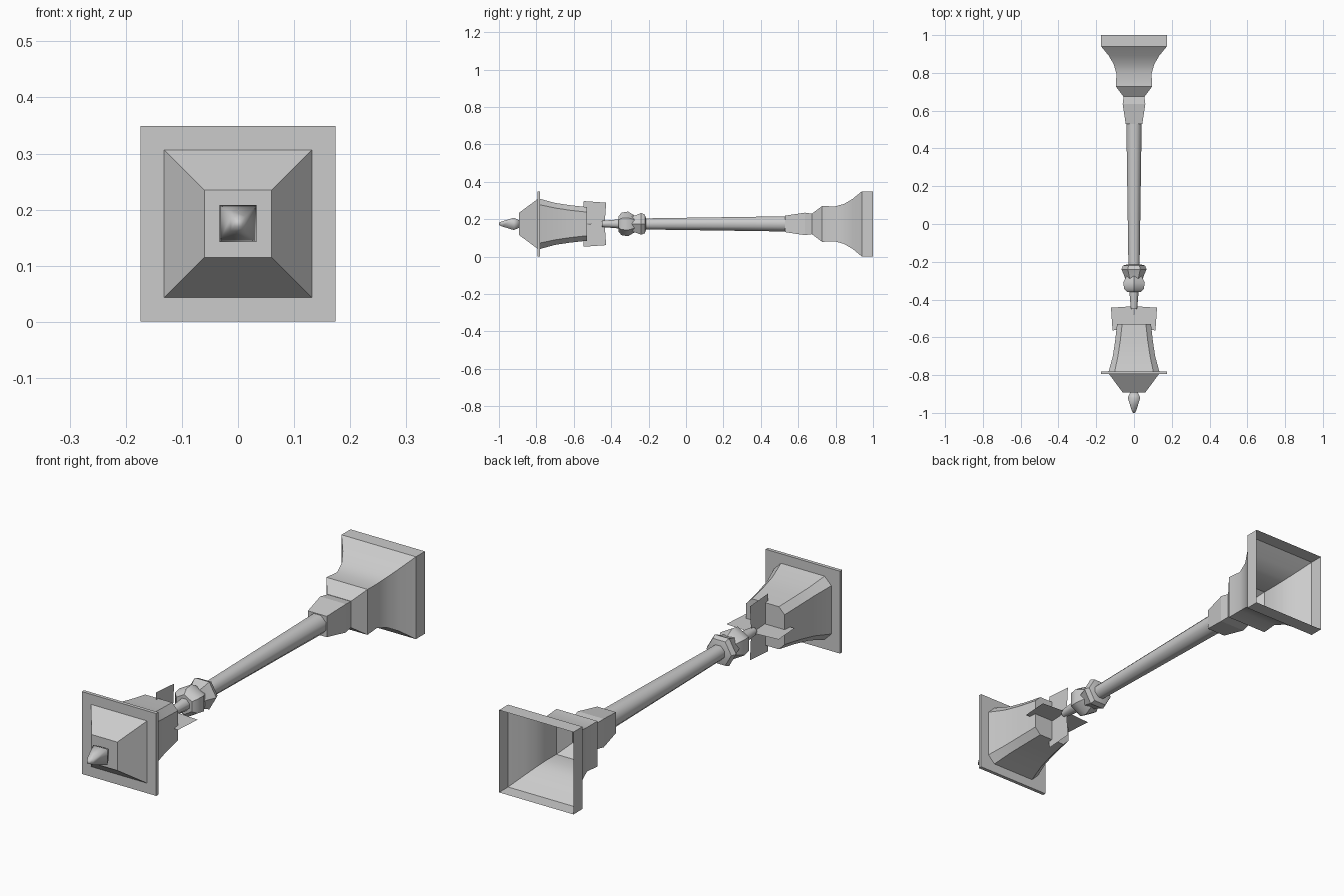
import bpy, bmesh, math
from mathutils import Vector, Matrix

if "Cube" in bpy.data.objects:
    bpy.data.objects.remove(bpy.data.objects["Cube"])

AXIS_Z = 0.175


def square(h):
    return [(-h, -h), (h, -h), (h, h), (-h, h)]


def chamfered(h, c):
    return [(-c, -h), (c, -h), (h, -c), (h, c), (c, h), (-c, h), (-h, c), (-h, -c)]


def ngon(r, n, turn=0.0):
    return [(r * math.cos(math.tau * i / n + turn), r * math.sin(math.tau * i / n + turn)) for i in range(n)]


def finish(name, bm, smooth=None):
    me = bpy.data.meshes.new(name)
    bm.to_mesh(me)
    bm.free()
    ob = bpy.data.objects.new(name, me)
    bpy.context.collection.objects.link(ob)
    if smooth:
        bpy.ops.object.select_all(action='DESELECT')
        bpy.context.view_layer.objects.active = ob
        ob.select_set(True)
        bpy.ops.object.shade_smooth_by_angle(angle=math.radians(smooth))
    return ob


def loft(name, rings, cap_front=True, cap_back=True, smooth=None):
    """Skin (y, section) rings along the y axis."""
    bm = bmesh.new()
    loops = [[bm.verts.new((x, y, z + AXIS_Z)) for x, z in sec] for y, sec in rings]
    n = len(loops[0])
    for a, b in zip(loops, loops[1:]):
        for i in range(n):
            j = (i + 1) % n
            bm.faces.new((a[i], a[j], b[j], b[i]))
    if cap_front:
        bm.faces.new(loops[0])
    if cap_back:
        bm.faces.new(loops[-1])
    bmesh.ops.recalc_face_normals(bm, faces=bm.faces)
    return finish(name, bm, smooth)


def square_loft(name, profile, **kw):
    return loft(name, [(y, square(h)) for y, h in profile], **kw)


# Lantern finial, roof and rim plate
square_loft("finial", [(-1.0, 0.006), (-0.985, 0.013), (-0.92, 0.033), (-0.888, 0.018)], smooth=80)
square_loft("lantern_roof", [(-0.892, 0.06), (-0.793, 0.133)])
square_loft("lantern_rim", [(-0.795, 0.174), (-0.78, 0.174)])

# Flared lantern body with bevelled corners
body = [(-0.78, 0.134, 0.102), (-0.70, 0.112, 0.085), (-0.62, 0.100, 0.073), (-0.53, 0.090, 0.063)]
loft("lantern_body", [(y, chamfered(h, c)) for y, h, c in body], smooth=25)

# Four thin leaves under the lantern, each slightly tilted
for i in range(4):
    bm = bmesh.new()
    tilt = Matrix.Rotation(math.radians(4 if i % 2 else -4), 4, 'Z')
    spin = Matrix.Rotation(i * math.pi / 2, 4, 'Y')
    corners = [(0.0, -0.06), (0.118, -0.06), (0.118, 0.06), (0.0, 0.06)]
    bm.faces.new([bm.verts.new(spin @ (tilt @ Vector((x, y, 0))) + Vector((0, -0.495, AXIS_Z)))
                  for x, y in corners])
    finish(f"leaf_{i + 1}", bm)

# Post neck and shaft
loft("neck", [(y, ngon(r, 8, math.pi / 8)) for y, r in [(-0.45, 0.018), (-0.34, 0.028)]], smooth=50)
loft("shaft", [(y, ngon(r, 8, math.pi / 8)) for y, r in [(-0.225, 0.032), (0.54, 0.044)]], smooth=50)

# Two-tier faceted collar, the tiers turned against each other
tiers = [("collar_front", math.pi / 2, [(-0.36, 0.042), (-0.345, 0.06), (-0.31, 0.066), (-0.275, 0.045)]),
         ("collar_back", 0.0, [(-0.295, 0.045), (-0.265, 0.055), (-0.24, 0.067), (-0.22, 0.058), (-0.215, 0.04)])]
for name, turn, prof in tiers:
    loft(name, [(y, ngon(r, 6, turn)) for y, r in prof], smooth=40)

# Square socket and hollow flared base, open at the back
square_loft("socket", [(0.53, 0.044), (0.635, 0.060), (0.68, 0.054)], cap_back=False)
square_loft("base", [(0.675, 0.056), (0.728, 0.096), (0.795, 0.093), (0.845, 0.107),
                     (0.89, 0.133), (0.94, 0.174), (1.0, 0.174)], cap_back=False, smooth=28)
